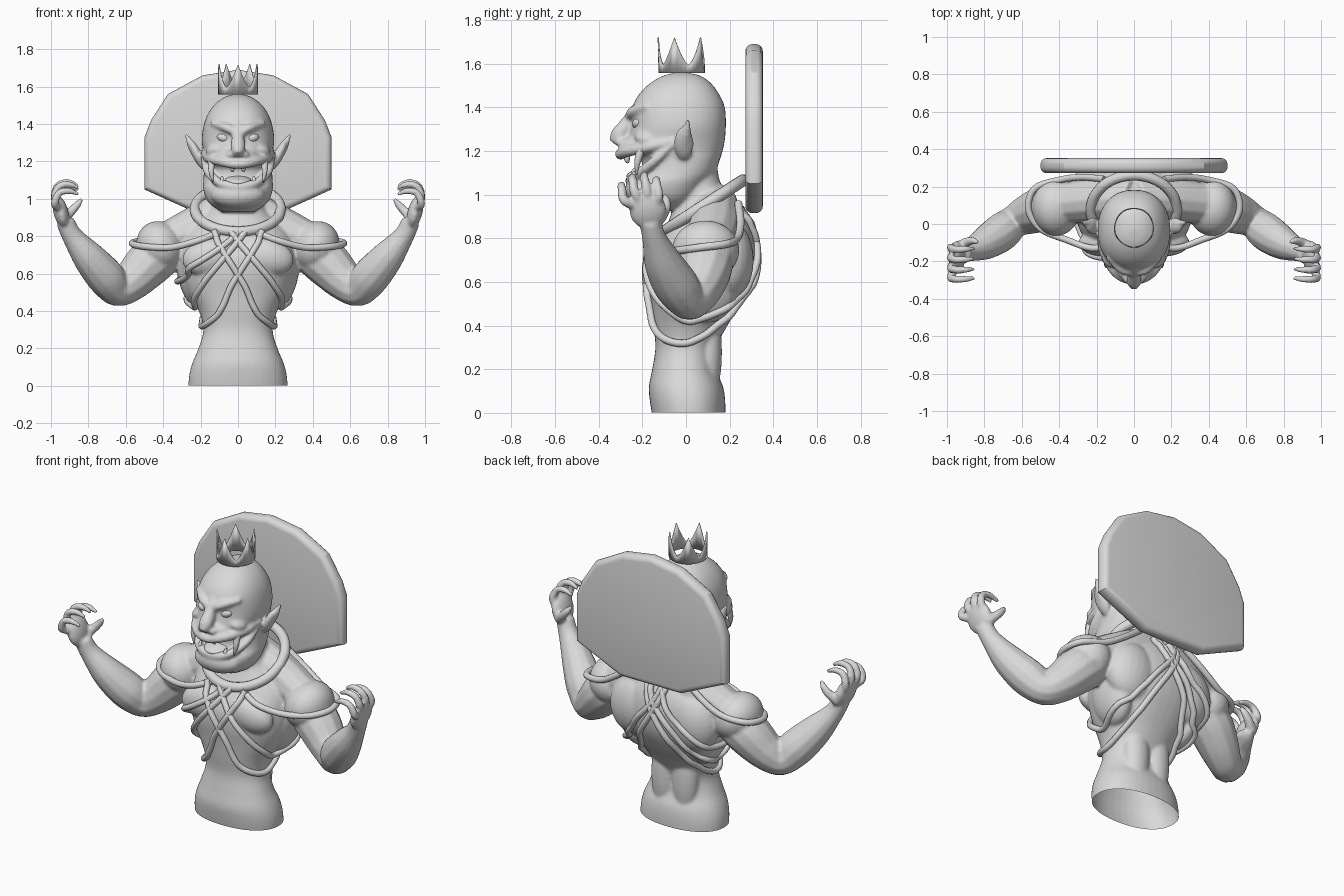
import bpy, bmesh
from math import sin, cos, pi, radians, copysign
from mathutils import Vector, Matrix
from mathutils.bvhtree import BVHTree

cube = bpy.data.objects.get("Cube")
if cube:
    bpy.data.objects.remove(cube, do_unlink=True)

GREY = (0.7, 0.7, 0.7, 1)
clay = bpy.data.materials.new("clay_grey")
clay.use_nodes = True
clay.diffuse_color = GREY
clay.node_tree.nodes["Principled BSDF"].inputs["Base Color"].default_value = GREY
clay.node_tree.nodes["Principled BSDF"].inputs["Roughness"].default_value = 0.7


def add(name, bm, angle=40):
    bmesh.ops.recalc_face_normals(bm, faces=bm.faces[:])
    me = bpy.data.meshes.new(name)
    bm.to_mesh(me)
    me.materials.append(clay)
    ob = bpy.data.objects.new(name, me)
    bpy.context.collection.objects.link(ob)
    bpy.ops.object.select_all(action="DESELECT")
    ob.select_set(True)
    bpy.context.view_layer.objects.active = ob
    bpy.ops.object.shade_smooth_by_angle(angle=radians(angle))
    return ob


def spline(points, steps=6):
    """Catmull-Rom samples through points of any dimension."""
    p = [Vector(q) for q in points]
    p = [2 * p[0] - p[1]] + p + [2 * p[-1] - p[-2]]
    out = []
    for i in range(1, len(p) - 2):
        a, b, c, d = p[i - 1:i + 3]
        for k in range(steps):
            t = k / steps
            out.append(0.5 * (2 * b + (c - a) * t + (2 * a - 5 * b + 4 * c - d) * t * t
                              + (3 * b - a - 3 * c + d) * t ** 3))
    return out + [p[-2]]


def tube(bm, points, radius=None, closed=False, steps=6):
    """Round tube along points; a fourth coordinate is its own radius."""
    pts = spline(points + points[:1] if closed else points, steps)
    pts = pts[:-1] if closed else pts
    cu = bpy.data.curves.new("path", "CURVE")
    cu.dimensions = "3D"
    cu.bevel_depth, cu.bevel_resolution, cu.use_fill_caps = 1, 4, True
    sp = cu.splines.new("POLY")
    sp.points.add(len(pts) - 1)
    sp.use_cyclic_u = closed
    for sp_pt, q in zip(sp.points, pts):
        sp_pt.co = (*q[:3], 1)
        sp_pt.radius = radius if radius else q[3]
    ob = bpy.data.objects.new("path", cu)
    me = bpy.data.meshes.new_from_object(ob)
    part = bmesh.new()
    part.from_mesh(me)
    bmesh.ops.remove_doubles(part, verts=part.verts[:], dist=1e-5)
    part.to_mesh(me)
    part.free()
    bm.from_mesh(me)
    bpy.data.objects.remove(ob)
    bpy.data.meshes.remove(me)
    bpy.data.curves.remove(cu)


def ball(bm, centre, size, tilt=0, axis="Y"):
    m = Matrix.Translation(centre) @ Matrix.Rotation(radians(tilt), 4, axis) @ Matrix.Diagonal((*size, 1))
    bmesh.ops.create_uvsphere(bm, u_segments=24, v_segments=16, radius=1, matrix=m)


def outline(row, a, power=0.9):
    z, w, front, back = row
    f = lambda v: copysign(abs(v) ** power, v)
    return Vector((w * f(cos(a)), (front + back) / 2 + (back - front) / 2 * f(sin(a)), z))


def loft(bm, rows, n=40):
    rings = [[bm.verts.new(outline(r, 2 * pi * i / n)) for i in range(n)] for r in spline(rows, 4)]
    for lo, hi in zip(rings, rings[1:]):
        for i in range(n):
            bm.faces.new((lo[i], lo[(i + 1) % n], hi[(i + 1) % n], hi[i]))
    bm.faces.new(rings[0][::-1])
    bm.faces.new(rings[-1])


# Rows are height, half width, front depth, back depth
TORSO = [(-.04, .265, -.15, .18), (.05, .262, -.165, .18), (.12, .245, -.17, .17), (.2, .212, -.155, .14),
         (.3, .185, -.14, .14), (.4, .21, -.15, .19), (.5, .27, -.16, .25), (.6, .305, -.175, .3),
         (.7, .31, -.17, .32), (.8, .29, -.12, .31), (.88, .22, -.08, .28), (.95, .15, -.06, .23),
         (1.05, .13, -.07, .16), (1.15, .12, -.1, .14)]
HEAD = [(.93, .09, -.17, 0), (.98, .158, -.23, .05), (1.05, .186, -.245, .1), (1.1, .185, -.21, .135),
        (1.16, .182, -.205, .155), (1.2, .182, -.255, .168), (1.25, .186, -.265, .178), (1.32, .194, -.25, .183),
        (1.4, .182, -.245, .178), (1.46, .158, -.215, .152), (1.51, .12, -.165, .115), (1.545, .07, -.105, .065),
        (1.56, .02, -.04, 0)]

flesh = bmesh.new()
loft(flesh, TORSO)
loft(flesh, HEAD)

# Central face and jaw: hooked nose, muzzle, chin, lips
tube(flesh, [(0, -.22, 1.39, .035), (0, -.265, 1.33, .034), (0, -.305, 1.275, .04), (0, -.335, 1.238, .024)])
ball(flesh, (0, -.22, 1.23), (.11, .085, .045))
ball(flesh, (0, -.19, 1.02), (.145, .09, .075))
for lip in ([(.185, -.05, 1.25, .014), (.16, -.16, 1.22, .024), (.09, -.265, 1.2, .027), (0, -.3, 1.185, .026)],
            [(.185, -.05, 1.24, .014), (.165, -.15, 1.15, .022), (.095, -.23, 1.085, .024), (0, -.255, 1.065, .024)]):
    tube(flesh, lip + [(-x, y, z, r) for x, y, z, r in lip[-2::-1]])

for s in (-1, 1):
    # Brow, nostril, cheek and pointed ear
    tube(flesh, [(s * .02, -.26, 1.36, .022), (s * .07, -.24, 1.383, .024), (s * .14, -.175, 1.405, .016)])
    ball(flesh, (s * .035, -.285, 1.235), (.028, .035, .022))
    ball(flesh, (s * .115, -.175, 1.265), (.06, .06, .035), s * 20)
    tube(flesh, [(s * .2, -.01, 1.2, .024), (s * .245, 0, 1.28, .024), (s * .28, .01, 1.35, .006)])
    ball(flesh, (s * .218, -.01, 1.235), (.026, .045, .085), s * 25)
    # Trapezius, chest, shoulder blade, flank and spine ridge
    tube(flesh, [(0, .13, .96, .11), (s * .18, .13, .865, .12), (s * .38, .11, .765, .11)])
    ball(flesh, (s * .15, -.1, .69), (.15, .075, .1), s * 12)
    ball(flesh, (s * .19, .2, .7), (.16, .11, .18), s * -10)
    ball(flesh, (s * .24, .1, .58), (.08, .14, .17), s * 14)
    ball(flesh, (s * .07, .1, .28), (.08, .065, .24))
    # Arm
    ball(flesh, (s * .415, .09, .745), (.125, .155, .14), s * 30)
    tube(flesh, [(s * .36, .1, .75, .12), (s * .47, .085, .66, .128), (s * .57, .05, .56, .108),
                 (s * .645, .01, .515, .09), (s * .71, -.045, .585, .104), (s * .8, -.105, .69, .088),
                 (s * .885, -.145, .8, .057), (s * .925, -.165, .88, .05)])
    # Palm, four curled fingers, thumb
    ball(flesh, (s * .947, -.175, .93), (.04, .085, .09), s * 15)
    for y, rise in [(-.285, -.045), (-.235, -.01), (-.18, 0), (-.125, -.02)]:
        root = -.175 + (y + .19) * .6
        tube(flesh, [(s * .955, root, .95, .025), (s * .98, y, 1.02 + rise, .022),
                     (s * .957, y - .01, 1.075 + rise, .02), (s * .905, y - .01, 1.088 + rise, .018),
                     (s * .852, y - .005, 1.068 + rise, .01)])
    tube(flesh, [(s * .935, -.12, .89, .03), (s * .89, -.095, .935, .025), (s * .858, -.09, .97, .02),
                 (s * .835, -.1, 1.0, .01)])

# Fuse the flesh into one smooth skin, open at the waist
raw = add("raw_flesh", flesh)
fuse = raw.modifiers.new("fuse", "REMESH")
fuse.mode, fuse.voxel_size = "VOXEL", 0.0085
soften = raw.modifiers.new("soften", "SMOOTH")
soften.factor, soften.iterations = 0.5, 7
bpy.context.view_layer.update()
dg = bpy.context.evaluated_depsgraph_get()
skin = bmesh.new()
skin.from_mesh(raw.evaluated_get(dg).to_mesh())
bpy.data.objects.remove(raw)
bmesh.ops.bisect_plane(skin, geom=skin.verts[:] + skin.edges[:] + skin.faces[:],
                       plane_co=(0, 0, 0.001), plane_no=(0, 0, 1), clear_inner=True)
surface = BVHTree.FromBMesh(skin)
add("body", skin, 80)

# Eyes, fangs, small teeth and tongue
eyes, teeth, tongue = bmesh.new(), bmesh.new(), bmesh.new()
for s in (-1, 1):
    ball(eyes, (s * .075, -.213, 1.325), (.038, .034, .026), s * -15)
    tube(teeth, [(s * .14, -.205, 1.21, .02), (s * .143, -.222, 1.15, .015), (s * .135, -.228, 1.09, .003)])
    tube(teeth, [(s * .085, -.235, 1.07, .016), (s * .085, -.24, 1.1, .012), (s * .085, -.235, 1.122, .004)])
    tube(teeth, [(s * .03, -.27, 1.19, .016), (s * .03, -.27, 1.16, .013), (s * .03, -.265, 1.145, .005)])
ball(tongue, (0, -.2, 1.1), (.07, .075, .022), 12, "X")
add("eyes", eyes, 80)
add("teeth", teeth, 80)
add("tongue", tongue, 80)

# Tilted neck ring
collar = bmesh.new()
tube(collar, [(.23 * cos(a), .075 + .185 * sin(a), .945 + .12 * sin(a))
              for a in (2 * pi * i / 16 for i in range(16))], .028, True)
add("neck_ring", collar, 80)

# Ropes crossing the torso, laid on the skin by angle and height
profile = spline(TORSO, 4)


def on_skin(deg, z):
    row = min(profile, key=lambda r: abs(r[0] - z))
    a = radians(deg)
    centre = Vector((0, (row[2] + row[3]) / 2, z))
    way = Vector((cos(a), sin(a), 0))
    base = (outline(row, a) - centre).xy.length
    hit = surface.ray_cast(centre, way)
    dist = min(max(hit[3] or base, base), base + 0.06)
    return centre + way * (dist + 0.008)


LOW = [(-122, .83), (-105, .7), (-82, .54), (-55, .38), (0, .32), (45, .44), (75, .64), (100, .82), (115, .94)]
MID = [(-103, .84), (-80, .72), (-58, .6), (-33, .49), (0, .42), (40, .52), (70, .7), (95, .84), (105, .94)]
HIGH = [(-90, .82), (-65, .72), (-42, .64), (-15, .57), (25, .57), (50, .68), (70, .8), (80, .93)]
ropes = bmesh.new()
for s, routes in ((1, (LOW, MID)), (-1, (LOW, MID, HIGH))):
    for route in routes:
        laid = [on_skin(*q) for q in spline(route, 4)]
        tube(ropes, [(s * p.x, p.y, p.z) for p in laid], .017, steps=2)
    # Loop draped round the shoulder
    tube(ropes, [(s * x, y, z) for x, y, z in
                 ((.1, -.1, .82), (.22, -.13, .775), (.36, -.085, .74), (.5, -.025, .745), (.565, .08, .76),
                  (.53, .19, .775), (.4, .235, .8), (.28, .25, .87), (.16, .24, .96))], .018)
add("ropes", ropes, 80)

# Back disc with a faceted outline
half = [(0, 1.69), (.19, 1.66), (.375, 1.56), (.465, 1.42), (.5, 1.33), (.5, 1.05), (.2, .915)]
rim = half + [(-x, z) for x, z in half[:0:-1]]
disc = bmesh.new()
face = disc.faces.new([disc.verts.new((x, .272, z)) for x, z in rim])
slab = bmesh.ops.extrude_face_region(disc, geom=[face])["geom"]
bmesh.ops.translate(disc, vec=(0, .08, 0), verts=[v for v in slab if isinstance(v, bmesh.types.BMVert)])
edges = [e for e in disc.edges if abs(e.verts[0].co.y - e.verts[1].co.y) < 1e-4]
bmesh.ops.bevel(disc, geom=edges, offset=.032, segments=4, profile=.5, affect="EDGES")
add("back_disc", disc, 25)

# Thin five-pointed crown
crown = bmesh.new()
N = 40
base, top = [], []
for i in range(N):
    a = 2 * pi * i / N - pi / 2
    peak = abs(2 * ((i * 5 / N) % 1) - 1) ** 1.5
    r = .106 + .004 * peak
    base.append(crown.verts.new((.106 * cos(a), -.02 + .106 * sin(a), 1.558)))
    top.append(crown.verts.new((r * cos(a), -.02 + r * sin(a), 1.595 + .125 * peak)))
for i in range(N):
    j = (i + 1) % N
    crown.faces.new((base[i], base[j], top[j], top[i]))
crown_ob = add("crown", crown, 50)
wall = crown_ob.modifiers.new("wall", "SOLIDIFY")
wall.thickness = .006
